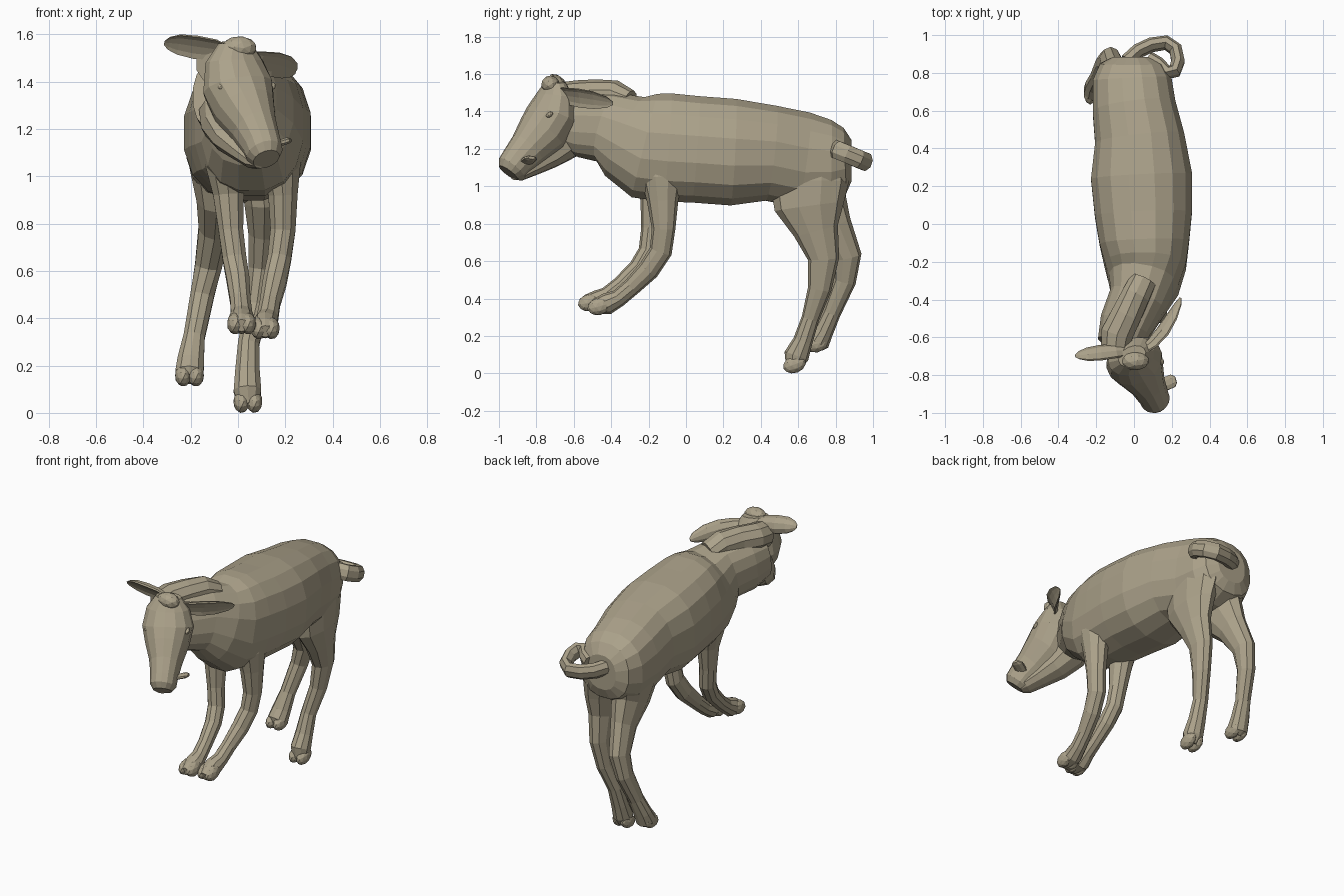
import bpy, bmesh, math
from mathutils import Vector, Matrix

COAT = bpy.data.materials.new("coat")
COAT.diffuse_color = (.41, .36, .255, 1)


def finish(bm, name):
    bmesh.ops.recalc_face_normals(bm, faces=bm.faces[:])
    me = bpy.data.meshes.new(name)
    bm.to_mesh(me)
    bm.free()
    me.materials.append(COAT)
    ob = bpy.data.objects.new(name, me)
    bpy.context.collection.objects.link(ob)
    return ob


def loft(name, rings, sides=12, ref=(1, 0, 0), power=1.0, cup=0.0):
    """Skin oval rings (x, y, z, half width, half depth) along their path."""
    pts = [Vector(r[:3]) for r in rings]
    grow = 1 / math.cos(math.pi / sides) ** power
    bm = bmesh.new()
    loops = []
    for i, r in enumerate(rings):
        t = (pts[min(i + 1, len(pts) - 1)] - pts[max(i - 1, 0)]).normalized()
        side = Vector(ref)
        side = (side - t * side.dot(t)).normalized()
        up = t.cross(side)
        loop = []
        for k in range(sides):
            a = 2 * math.pi * (k + 0.5) / sides
            c, s = math.cos(a), math.sin(a)
            c = math.copysign(abs(c) ** power, c) * grow
            s = math.copysign(abs(s) ** power, s) * grow
            if cup and s > 0:
                s *= -cup
            loop.append(bm.verts.new(pts[i] + side * c * r[3] + up * s * r[4]))
        loops.append(loop)
    for a, b in zip(loops, loops[1:]):
        for k in range(sides):
            n = (k + 1) % sides
            bm.faces.new((a[k], a[n], b[n], b[k]))
    bm.faces.new(loops[0])
    bm.faces.new(loops[-1])
    return finish(bm, name)


def lump(name, loc, size, pitch=0.0):
    bm = bmesh.new()
    m = Matrix.Translation(loc) @ Matrix.Rotation(pitch, 4, 'X') @ Matrix.Diagonal((*size, 1))
    bmesh.ops.create_icosphere(bm, subdivisions=2, radius=1, matrix=m)
    return finish(bm, name)


def toes(name, loc, pitch):
    for i, s in enumerate((-1, 1)):
        p = (loc[0] + s * 0.027, loc[1], loc[2])
        lump(f"{name}_toe_{i + 1}", p, (0.035, 0.064, 0.046), pitch)


# Torso, running into the neck
loft("torso_and_neck", [
    (-.01, .885, 1.145, .10, .11), (-.01, .85, 1.145, .17, .175), (-.01, .77, 1.14, .208, .222),
    (0, .62, 1.15, .22, .255), (.03, .45, 1.185, .237, .255), (.04, .25, 1.19, .268, .285),
    (.05, .05, 1.205, .257, .285), (.055, -.1, 1.215, .237, .29), (.06, -.22, 1.225, .215, .285),
    (.05, -.32, 1.27, .187, .235), (.02, -.41, 1.32, .155, .19),
    (-.045, -.54, 1.335, .14, .175), (-.075, -.64, 1.35, .12, .15)], 16, power=.85)

# Narrow crest along the neck, leaning to one side
loft("neck_crest", [
    (.05, -.3, 1.46, .07, .06), (.01, -.38, 1.49, .075, .08), (-.04, -.48, 1.495, .08, .08),
    (-.09, -.58, 1.49, .085, .08), (-.1, -.66, 1.48, .075, .08)], 10)

# Head, turned a little to one side, with a separate jaw
HEAD = (.9, .42, 0)
loft("head", [
    (-.01, -.70, 1.565, .075, .05), (-.015, -.70, 1.49, .125, .095),
    (0, -.72, 1.38, .15, .135), (.028, -.77, 1.29, .128, .135),
    (.07, -.845, 1.205, .094, .107), (.1, -.905, 1.14, .08, .09),
    (.112, -.932, 1.105, .077, .084), (.12, -.95, 1.08, .056, .06)], 14, HEAD)
loft("lower_jaw", [
    (-.075, -.62, 1.31, .085, .11), (-.055, -.66, 1.235, .1, .1), (-.02, -.735, 1.17, .09, .07),
    (.035, -.82, 1.115, .07, .05), (.08, -.89, 1.075, .058, .038),
    (.1, -.92, 1.06, .035, .02)], 10, HEAD)
lump("poll_tuft", (.005, -.725, 1.55), (.075, .05, .05), .5)
for i, p in enumerate(((.142, -.73, 1.39), (-.07, -.832, 1.39))):
    lump(f"eye_{i + 1}", p, (.018, .022, .014), .6)
for i, p in enumerate(((.163, -.94, 1.13), (.08, -.98, 1.13))):
    lump(f"nostril_{i + 1}", p, (.014, .012, .018), .5)
loft("tongue", [(.12, -.87, 1.125, .035, .014), (.17, -.845, 1.145, .035, .014),
                (.205, -.83, 1.157, .035, .014), (.222, -.825, 1.16, .018, .008)],
     8, (0, 1, 0))

# Ears, hollow on the outer side
loft("ear_right", [
    (-.04, -.68, 1.52, .035, .035), (-.1, -.685, 1.537, .05, .045), (-.18, -.695, 1.547, .056, .05),
    (-.25, -.7, 1.56, .05, .04), (-.292, -.7, 1.567, .032, .022), (-.312, -.7, 1.57, .01, .008)],
    10, (0, .55, -.8), cup=.3)
loft("ear_left", [
    (.05, -.68, 1.5, .035, .035), (.105, -.645, 1.485, .048, .045), (.165, -.58, 1.475, .054, .05),
    (.21, -.5, 1.465, .05, .04), (.24, -.425, 1.455, .032, .022), (.248, -.392, 1.45, .01, .008)],
    10, (.35, -.2, .9), cup=.3)

# Front legs, tucked forward
loft("front_leg_left", [
    (.16, -.13, 1.22, .08, .12), (.18, -.13, 1.05, .085, .105), (.19, -.125, .93, .062, .08),
    (.19, -.12, .78, .053, .06), (.175, -.135, .66, .05, .058), (.155, -.2, .56, .05, .055),
    (.135, -.29, .47, .043, .046), (.125, -.36, .41, .045, .045), (.115, -.42, .38, .052, .055),
    (.115, -.48, .365, .05, .042), (.115, -.515, .352, .03, .025)], 10)
toes("front_foot_left", (.115, -.465, .365), .25)
loft("front_leg_right", [
    (-.04, -.17, 1.22, .1, .13), (-.05, -.17, 1.06, .09, .115), (-.04, -.17, .93, .065, .07),
    (-.03, -.185, .78, .052, .052), (-.015, -.2, .66, .05, .052), (0, -.255, .57, .048, .05),
    (.01, -.35, .48, .043, .044), (.015, -.42, .425, .045, .044), (.015, -.47, .395, .054, .055),
    (.015, -.53, .385, .05, .042), (.015, -.565, .377, .03, .025)], 10)
toes("front_foot_right", (.015, -.515, .385), .2)

# Hind legs
loft("hind_leg_left", [
    (.08, .66, 1.24, .1, .16), (.1, .66, 1.03, .1, .2), (.112, .66, .9, .085, .178),
    (.11, .695, .77, .066, .115), (.1, .735, .62, .055, .08), (.08, .715, .46, .048, .06),
    (.045, .665, .3, .045, .045), (.04, .625, .18, .052, .05), (.04, .59, .1, .058, .064),
    (.045, .575, .04, .045, .04)], 10)
toes("hind_foot_left", (.042, .58, .055), .35)
loft("hind_leg_right", [
    (-.09, .66, 1.24, .1, .16), (-.1, .67, 1.05, .105, .19), (-.09, .70, .92, .085, .155),
    (-.1, .785, .79, .066, .1), (-.125, .862, .63, .057, .074), (-.152, .85, .5, .05, .056),
    (-.185, .78, .33, .045, .045), (-.2, .735, .23, .056, .05), (-.205, .705, .175, .06, .06),
    (-.205, .69, .15, .045, .04)], 10)
toes("hind_foot_right", (-.205, .695, .165), .2)

# Curled tail
path = ((-.04, .86), (.02, .915), (.09, .948), (.17, .96), (.22, .925), (.233, .86),
        (.215, .81), (.175, .8), (.13, .845), (.08, .875))
loft("tail", [(x, y, 1.235 - (y - .73) * .42, .048, .035) for x, y in path], 8, (0, .35, 1))

# Rest the lowest point on the ground
low = min(v.co.z for o in bpy.data.objects for v in o.data.vertices)
for o in bpy.data.objects:
    o.location.z -= low
